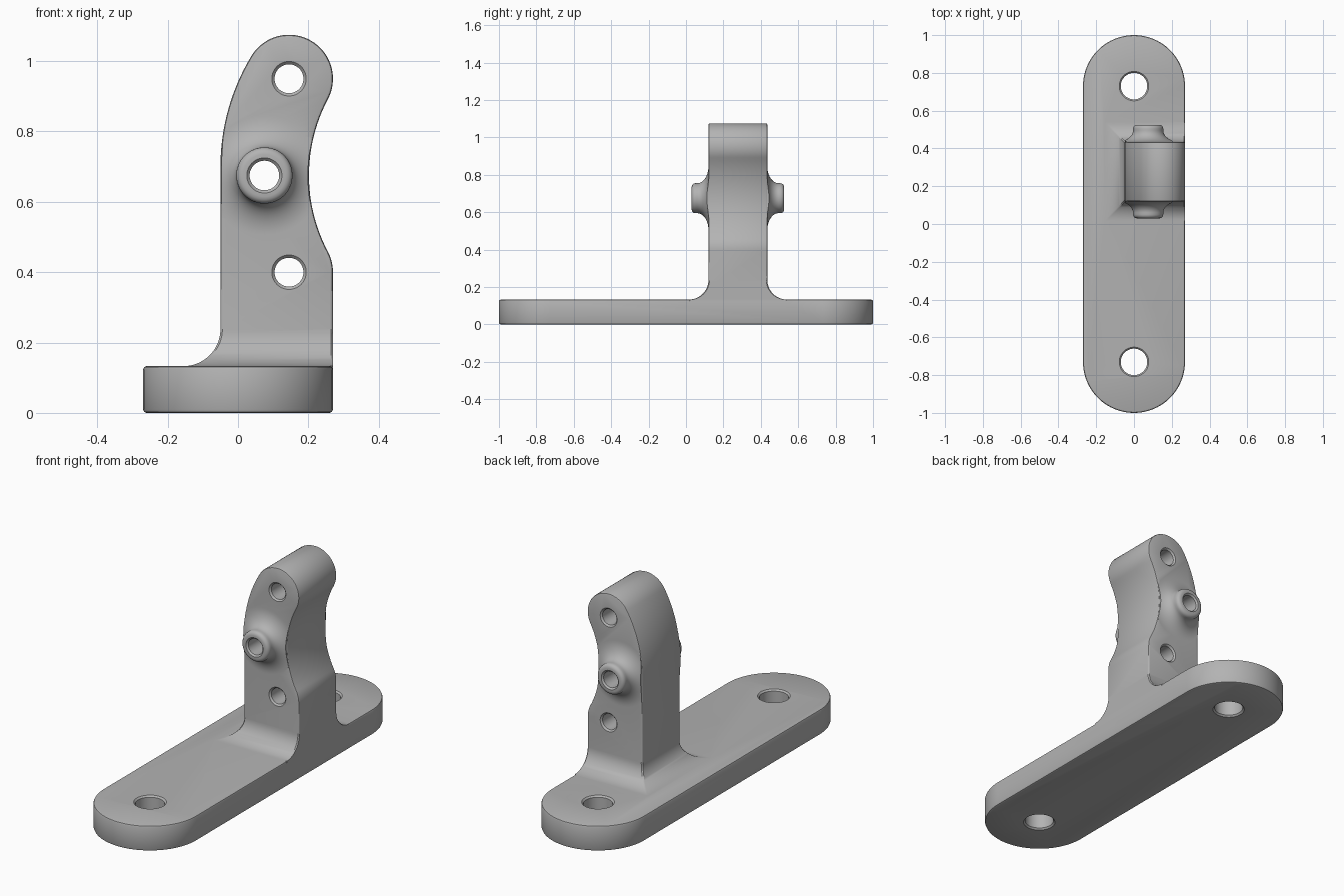
import bpy
import bmesh
from math import sin, cos, pi, radians, atan2, hypot

if "Cube" in bpy.data.objects:
    bpy.data.objects.remove(bpy.data.objects["Cube"], do_unlink=True)

grey = bpy.data.materials.new("satin_grey")
grey.use_nodes = True
colour = (0.45, 0.45, 0.45, 1)
grey.diffuse_color = colour
grey.node_tree.nodes["Principled BSDF"].inputs["Base Color"].default_value = colour

HALF_W, BASE_TOP, BASE_R = 0.27, 0.133, 0.27
ARM_LEFT, ARM_FRONT, ARM_BACK = -0.05, 0.12, 0.435
HEAD = (0.145, 0.95)
KNEE = (0.145, 0.40)
BOSS = (0.075, 0.675)
EDGE = 0.008


def loft(name, rings):
    """Closed solid through matching rings of points, capped at both ends."""
    bm = bmesh.new()
    loops = [[bm.verts.new(p) for p in ring] for ring in rings]
    n = len(loops[0])
    for a, b in zip(loops, loops[1:]):
        for i in range(n):
            j = (i + 1) % n
            bm.faces.new((a[i], a[j], b[j], b[i]))
    bm.faces.new(loops[0])
    bm.faces.new(loops[-1])
    bmesh.ops.recalc_face_normals(bm, faces=bm.faces)
    mesh = bpy.data.meshes.new(name)
    bm.to_mesh(mesh)
    bm.free()
    mesh.materials.append(grey)
    ob = bpy.data.objects.new(name, mesh)
    bpy.context.collection.objects.link(ob)
    return ob


def lathe(name, profile, centre, axis, steps=48):
    """Turn (radius, height) pairs about a line along y or z."""
    rings = []
    for r, h in profile:
        ring = []
        for i in range(steps):
            t = 2 * pi * i / steps
            u, v = centre[0] + r * cos(t), centre[1] + r * sin(t)
            ring.append((u, h, v) if axis == "y" else (u, v, h))
        rings.append(ring)
    return loft(name, rings)


def apply(ob, mod):
    bpy.ops.object.select_all(action="DESELECT")
    ob.select_set(True)
    bpy.context.view_layer.objects.active = ob
    bpy.ops.object.modifier_apply(modifier=mod.name)


def bevel(ob, width):
    mod = ob.modifiers.new("edge", "BEVEL")
    mod.width, mod.segments = width, 2
    mod.limit_method, mod.angle_limit = "ANGLE", radians(40)
    apply(ob, mod)


def combine(ob, other, operation):
    mod = ob.modifiers.new("bool", "BOOLEAN")
    mod.operation, mod.solver, mod.object = operation, "EXACT", other
    apply(ob, mod)
    bpy.data.objects.remove(other, do_unlink=True)


def arc(centre, r, start, end, steps):
    angles = [start + (end - start) * i / steps for i in range(steps + 1)]
    return [(centre[0] + r * cos(a), centre[1] + r * sin(a)) for a in angles]


def arm_outline(inset, bottom):
    """Side outline made of tangent arcs: knee, hollow, head and curved back."""
    r = 0.125
    hollow = (0.665, BOSS[1])
    dx, dz = hollow[0] - HEAD[0], HEAD[1] - hollow[1]
    lean, hollow_r = atan2(dz, dx), hypot(dx, dz) - r
    spine_r = 0.606
    spine = (ARM_LEFT + spine_r, 0.70)
    turn = atan2(HEAD[1] - spine[1], HEAD[0] - spine[0])
    pts = [(ARM_LEFT + inset, bottom), (HALF_W - inset, bottom)]
    pts += arc(KNEE, r - inset, 0, lean, 8)
    pts += arc(hollow, hollow_r + inset, pi + lean, pi - lean, 24)[1:-1]
    pts += arc(HEAD, r - inset, -lean, turn, 36)
    pts += arc(spine, spine_r - inset, turn, pi, 16)[1:]
    return pts


def arm_solid(name, inset, front, back, bottom):
    outline = arm_outline(inset, bottom)
    return loft(name, [[(x, y, z) for x, z in outline] for y in (front, back)])


# Base plate with round ends
mid = 1 - BASE_R
stadium = arc((0, mid), BASE_R, 0, pi, 40) + arc((0, -mid), BASE_R, pi, 2 * pi, 40)
bracket = loft("bracket", [[(x, y, z) for x, y in stadium] for z in (0, BASE_TOP)])
bevel(bracket, 0.01)

# Flared foot, flush with the plate on its left side
FLARE = 0.105


def foot_ring(d, z):
    x0, x1 = ARM_LEFT - d, HALF_W
    y0, y1 = ARM_FRONT - d, ARM_BACK + d
    c = EDGE * 0.7
    return [(x0 + c, y0, z), (x1 - c, y0, z), (x1, y0 + c, z), (x1, y1 - c, z),
            (x1 - c, y1, z), (x0 + c, y1, z), (x0, y1 - c, z), (x0, y0 + c, z)]


rings = [foot_ring(FLARE, 0.09)]
for i in range(17):
    t = pi / 2 * (1 - i / 16)
    rings.append(foot_ring(FLARE * (1 - cos(t)), BASE_TOP + FLARE * (1 - sin(t))))
foot = loft("foot", rings)

# Upright arm
arm = arm_solid("arm", 0, ARM_FRONT, ARM_BACK, 0.2)
bevel(arm, EDGE)

# Cross boss with flared roots, trimmed to the arm outline
TIP, ROOT = 0.09, 0.06
half = [(0.06, -TIP)]
half += [(0.06 + 0.02 * sin(a), -TIP + 0.02 * (1 - cos(a)))
         for a in (pi / 8, pi / 4, 3 * pi / 8, pi / 2)]
for i in range(13):
    a = pi / 2 * i / 12
    half.append((0.08 + 0.09 * (1 - cos(a)), -ROOT + ROOT * sin(a)))
profile = [(r, ARM_FRONT + h) for r, h in half]
profile += [(r, ARM_BACK - h) for r, h in reversed(half)]
boss = lathe("boss", profile, BOSS, "y", 64)
combine(boss, arm_solid("boss_trim", 0.003, -0.2, 0.8, 0.2), "INTERSECT")

for part in (foot, arm, boss):
    combine(bracket, part, "UNION")


# Through holes with chamfered rims
def bore(r, centre, axis, low, high, rim=0.008):
    profile = [(r + 2 * rim, low - rim), (r, low + rim), (r, high - rim), (r + 2 * rim, high + rim)]
    combine(bracket, lathe("bore", profile, centre, axis), "DIFFERENCE")


for y in (-0.73, 0.73):
    bore(0.07, (0, y), "z", 0, BASE_TOP)
for centre in (HEAD, KNEE):
    bore(0.041, centre, "y", ARM_FRONT, ARM_BACK)
bore(0.042, BOSS, "y", ARM_FRONT - TIP, ARM_BACK + TIP)

# Smooth shading with crisp edges
bpy.ops.object.select_all(action="DESELECT")
bracket.select_set(True)
bpy.context.view_layer.objects.active = bracket
bpy.ops.object.shade_smooth_by_angle(angle=radians(30))
